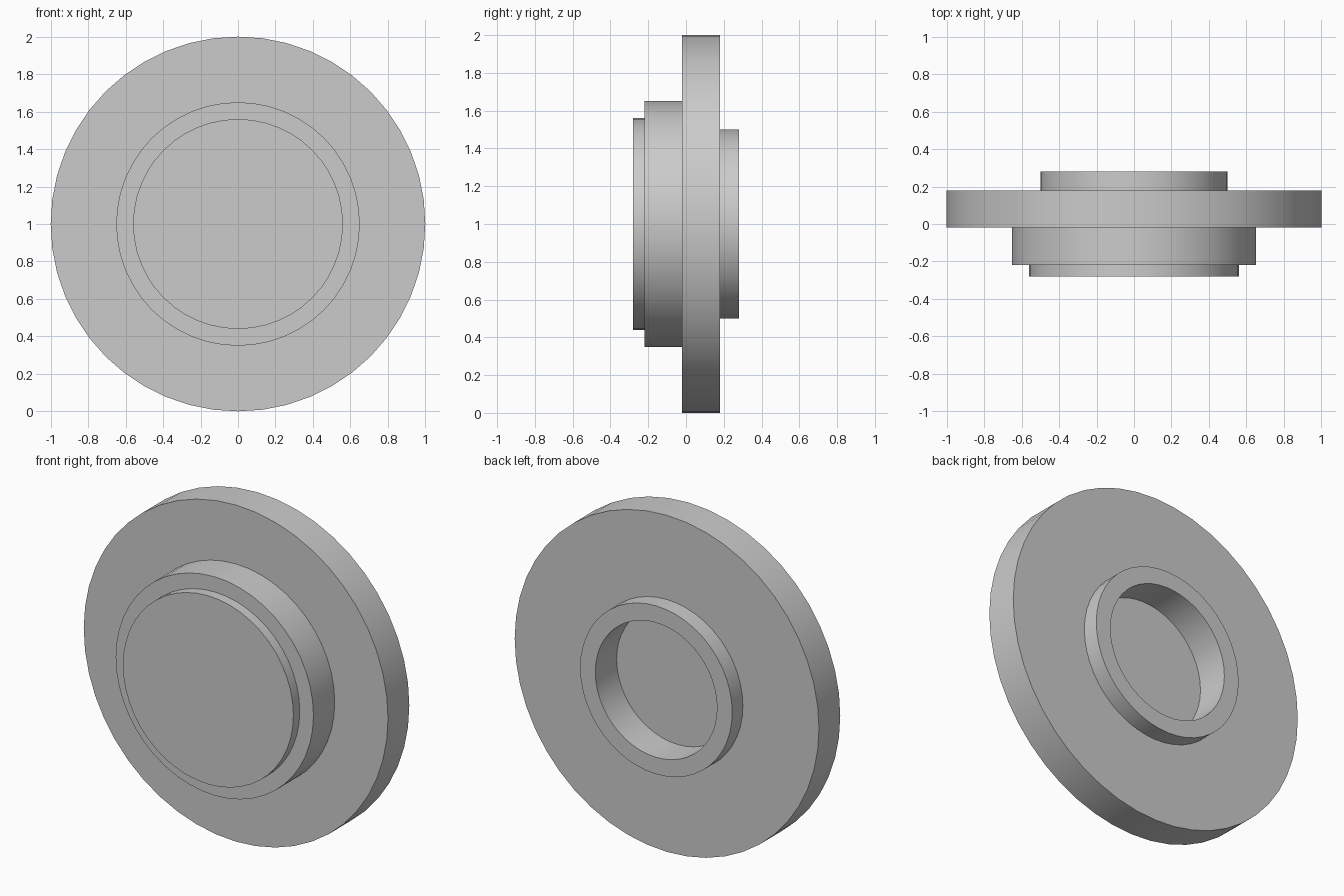
import bpy, bmesh, math

if "Cube" in bpy.data.objects:
    bpy.data.objects.remove(bpy.data.objects["Cube"])

SEGMENTS = 48
CENTRE_Z = 1.0

# Half profile as (radius, y), from the front cap round to the recess floor
PROFILE = [
    (0.56, -0.28), (0.56, -0.22),   # front cap
    (0.65, -0.22), (0.65, -0.02),   # front boss
    (1.00, -0.02), (1.00, 0.18),    # main disc
    (0.50, 0.18), (0.50, 0.28),     # rear collar
    (0.40, 0.28), (0.40, 0.08),     # rear recess
]


def lathe_y(name, profile):
    """Revolve a profile about the y axis and close both ends with flat faces."""
    bm = bmesh.new()
    rings = []
    for radius, y in profile:
        ring = []
        for i in range(SEGMENTS):
            a = 2 * math.pi * i / SEGMENTS
            ring.append(bm.verts.new((radius * math.cos(a), y,
                                      CENTRE_Z + radius * math.sin(a))))
        rings.append(ring)
    for a, b in zip(rings, rings[1:]):
        for i in range(SEGMENTS):
            j = (i + 1) % SEGMENTS
            bm.faces.new((a[i], a[j], b[j], b[i]))
    bm.faces.new(rings[0])
    bm.faces.new(rings[-1])
    bmesh.ops.recalc_face_normals(bm, faces=bm.faces)
    mesh = bpy.data.meshes.new(name)
    bm.to_mesh(mesh)
    bm.free()
    obj = bpy.data.objects.new(name, mesh)
    bpy.context.collection.objects.link(obj)
    return obj


# Stepped disc with a round recess in the rear collar
disc = lathe_y("stepped_disc", PROFILE)
bpy.context.view_layer.objects.active = disc
disc.select_set(True)
bpy.ops.object.shade_smooth_by_angle(angle=math.radians(30))
